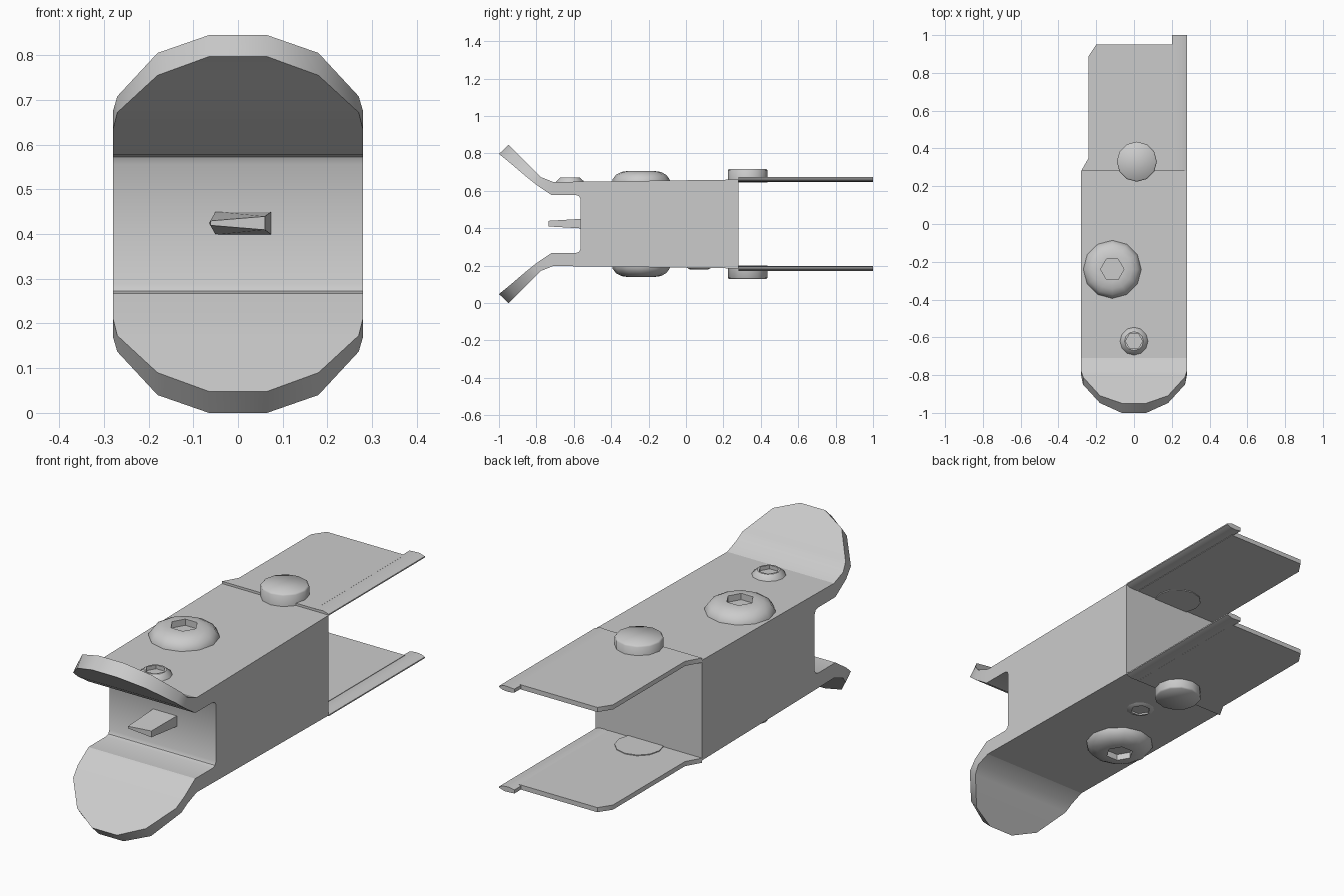
import bpy, bmesh, math

if "Cube" in bpy.data.objects:
    bpy.data.objects.remove(bpy.data.objects["Cube"])

C = 0.4225  # mirror height between the upper and lower halves


def finish(name, bm, angle=35):
    bmesh.ops.remove_doubles(bm, verts=bm.verts, dist=1e-5)
    bmesh.ops.recalc_face_normals(bm, faces=bm.faces)
    me = bpy.data.meshes.new(name)
    bm.to_mesh(me)
    bm.free()
    for p in me.polygons:
        p.use_smooth = True
    me.set_sharp_from_angle(angle=math.radians(angle))
    ob = bpy.data.objects.new(name, me)
    bpy.context.collection.objects.link(ob)
    return ob


def loft(name, rings, angle=35, cap_start=True):
    """Skin a list of equal-length point rings and cap the ends."""
    bm = bmesh.new()
    vs = [[bm.verts.new(p) for p in r] for r in rings]
    n = len(rings[0])
    for a, b in zip(vs, vs[1:]):
        for i in range(n):
            j = (i + 1) % n
            bm.faces.new((a[i], a[j], b[j], b[i]))
    if cap_start:
        bm.faces.new(vs[0])
    bm.faces.new(vs[-1])
    return finish(name, bm, angle)


def side(z, s):
    """Height for the upper (s=1) or lower (s=-1) half."""
    return z if s > 0 else 2 * C - z


def circle(x, y, z, r, n=12, hexagon=False):
    ring = []
    for i in range(n):
        k = r * (math.cos(math.pi / 6) if hexagon and i % 2 else 1)
        a = 2 * math.pi * i / n
        ring.append((x + k * math.cos(a), y + k * math.sin(a), z))
    return ring


def socket_bolt(name, x, y, s, rings, hex_r, depth):
    """Domed bolt head with a hexagonal socket."""
    loops = [circle(x, y, side(z, s), r) for r, z in rings]
    top = rings[-1][1]
    loops += [circle(x, y, side(z, s), hex_r, hexagon=True) for z in (top, top - depth)]
    loft(name, loops, 40)


# Central block, rounded into the two jaw roots
half = [(0.28, 0.66), (-0.709, 0.647), (-0.72, 0.578), (-0.59, 0.578),
        (-0.572, 0.572), (-0.564, 0.556)]
profile = half + [(y, 2 * C - z) for y, z in reversed(half)]
loft("body_block", [[(x, y, z) for y, z in profile] for x in (-0.28, 0.28)], 30)

# Jaw rows: outer y, z, inner y, z, half width
jaw = [(-0.709, 0.647, -0.72, 0.578, 0.28),
       (-0.778, 0.674, -0.80, 0.632, 0.28),
       (-0.81, 0.708, -0.85, 0.672, 0.27),
       (-0.909, 0.805, -0.948, 0.755, 0.18),
       (-0.949, 0.845, -1.0, 0.797, 0.065)]
# Rear plate outline, and section of its rounded long edge
plate = [(-0.28, 0.28), (-0.24, 0.35), (-0.24, 0.89), (-0.20, 0.95),
         (0.21, 0.95), (0.21, 0.28)]
edge = [(0.20, 0.653), (0.23, 0.648), (0.26, 0.650), (0.28, 0.658),
        (0.28, 0.664), (0.25, 0.673), (0.20, 0.670)]

for s, tag in ((1, "upper"), (-1, "lower")):
    loft(tag + "_jaw", [[(-w, oy, side(oz, s)), (w, oy, side(oz, s)),
                         (w, iy, side(iz, s)), (-w, iy, side(iz, s))]
                        for oy, oz, iy, iz, w in jaw])
    loft(tag + "_rear_plate", [[(x, y, side(z, s)) for x, y in plate]
                               for z in (0.649, 0.671)])
    loft(tag + "_plate_edge", [[(x, y, side(z, s)) for x, z in edge]
                               for y in (0.28, 1.0)])
    # Large domed bolt
    socket_bolt(tag + "_large_bolt", -0.115, -0.24, s,
                [(0.155, 0.64), (0.153, 0.66), (0.135, 0.685), (0.105, 0.701),
                 (0.07, 0.706)], 0.062, 0.03)
    # Small bolt: forward on top, further back below
    bx, by = (0.0, -0.62) if s > 0 else (0.02, 0.07)
    up = 0.0 if s > 0 else -0.007
    socket_bolt(tag + "_small_bolt", bx, by, s,
                [(0.077, 0.635), (0.073, 0.652), (0.05, 0.672 + up)], 0.045, 0.018)
    # Pivot pin head
    loft(tag + "_pivot_pin", [circle(0.015, 0.33, side(z, s), r)
                              for r, z in ((0.106, 0.645), (0.106, 0.710), (0.100, 0.717))], 60)

# Small wedge tooth between the jaws
bm = bmesh.new()
pts = [(-0.065, -0.55, 0.0)]
for k in (-1, 1):
    pts += [(-0.05, -0.55, 0.026 * k), (0.075, -0.55, 0.026 * k),
            (-0.062, -0.735, 0.005 * k), (0.06, -0.735, 0.015 * k)]
for x, y, z in pts:
    bm.verts.new((x, y, C + 0.002 + z))
bmesh.ops.convex_hull(bm, input=bm.verts)
finish("wedge_tooth", bm, 25)
